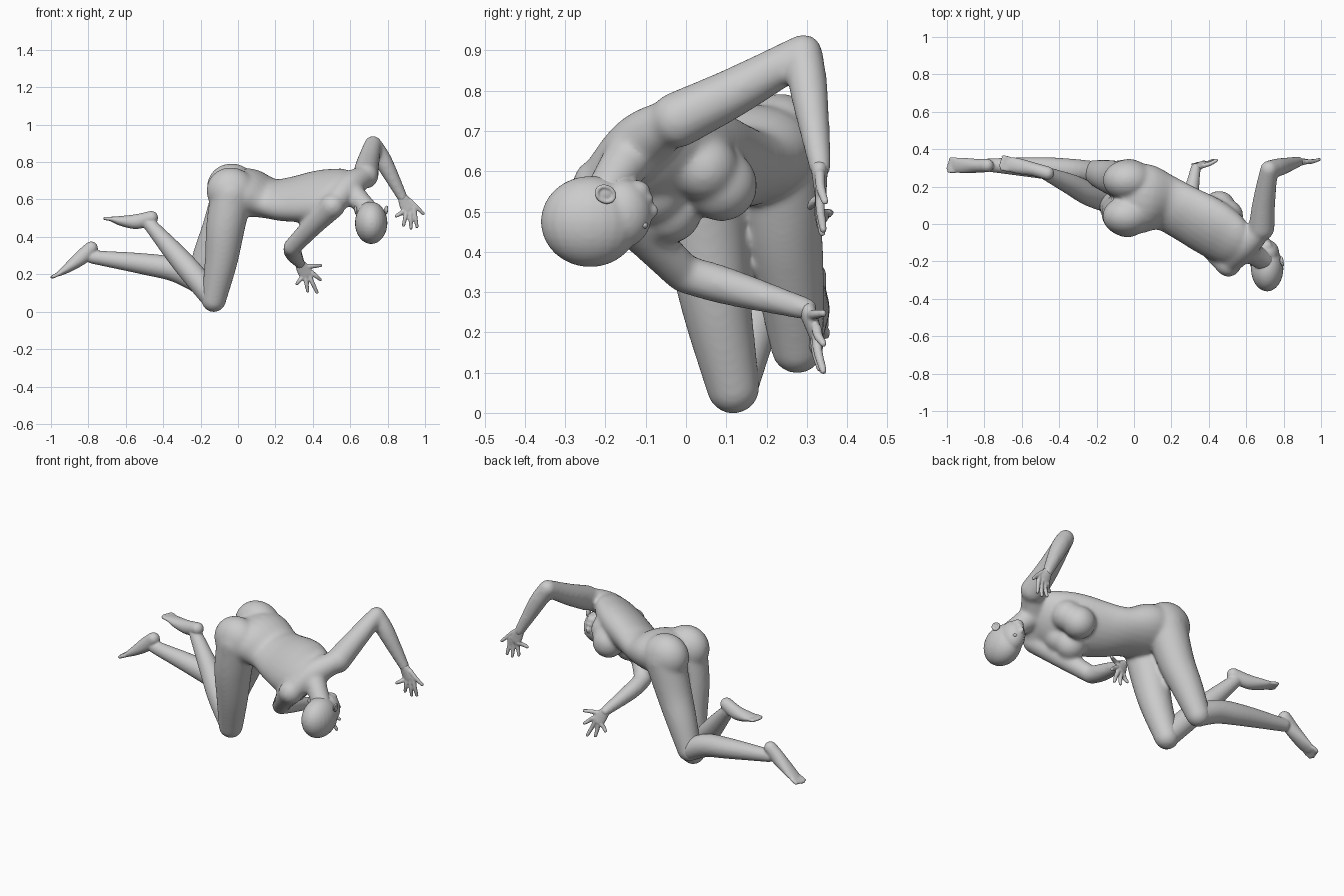
import bpy, bmesh, math
from mathutils import Vector, Matrix

if "Cube" in bpy.data.objects:
    bpy.data.objects.remove(bpy.data.objects["Cube"])

SEG = 24


def blob(bm, c, r, rot=None):
    """Ellipsoid at c with radii r."""
    r = (r, r, r) if isinstance(r, (int, float)) else r
    m = Matrix.Translation(c) @ (rot or Matrix()) @ Matrix.Diagonal((*r, 1))
    bmesh.ops.create_uvsphere(bm, u_segments=24, v_segments=16, radius=1, matrix=m)


def spline(rows, n=5):
    """Smooth interpolation through rows of numbers."""
    rows = [Vector(r) for r in rows]
    p = [2 * rows[0] - rows[1]] + rows + [2 * rows[-1] - rows[-2]]
    out = []
    for i in range(1, len(p) - 2):
        a, b, c, d = p[i - 1:i + 3]
        for k in range(n):
            t = k / n
            out.append(0.5 * (2 * b + (c - a) * t + (2 * a - 5 * b + 4 * c - d) * t * t
                              + (3 * b - a - 3 * c + d) * t ** 3))
    return out + [rows[-1]]


def loft(bm, rows, side=(0, 1, 0), sides=None, balls=True):
    """Tube through rows (x, y, z, width[, depth]); ends rounded by balls."""
    rows = [r if len(r) == 5 else (*r, r[3]) for r in rows]
    pts = spline(rows)
    dirs = spline(sides) if sides else [Vector(side)] * len(pts)
    pos = [Vector(p[:3]) for p in pts]
    rings = []
    for i, p in enumerate(pts):
        t = (pos[min(i + 1, len(pos) - 1)] - pos[max(i - 1, 0)]).normalized()
        u = (dirs[i] - t * dirs[i].dot(t)).normalized()
        v = t.cross(u)
        rings.append([bm.verts.new(pos[i] + u * p[3] * math.cos(a) + v * p[4] * math.sin(a))
                      for a in (2 * math.pi * k / SEG for k in range(SEG))])
    for a, b in zip(rings, rings[1:]):
        for k in range(SEG):
            j = (k + 1) % SEG
            bm.faces.new((a[k], a[j], b[j], b[k]))
    bm.faces.new(rings[0][::-1])
    bm.faces.new(rings[-1])
    if balls:
        for r in (rows[0], rows[-1]):
            blob(bm, r[:3], min(r[3], r[4]))


def finish(name, bm, voxel, smooth):
    """Fuse the overlapping pieces into one smooth skin."""
    bmesh.ops.recalc_face_normals(bm, faces=bm.faces)
    for f in bm.faces:
        f.smooth = True
    me = bpy.data.meshes.new(name)
    bm.to_mesh(me)
    bm.free()
    ob = bpy.data.objects.new(name, me)
    bpy.context.collection.objects.link(ob)
    if voxel:
        m = ob.modifiers.new("fuse", 'REMESH')
        m.mode = 'VOXEL'
        m.voxel_size = voxel
        m.use_smooth_shade = True
        s = ob.modifiers.new("soften", 'SMOOTH')
        s.factor = 0.5
        s.iterations = smooth


body = bmesh.new()

# torso, twisting from pelvis to shoulders
loft(body, [(-.07, .135, .645, .155, .085), (.05, .135, .637, .19, .128), (.17, .11, .605, .155, .10),
            (.27, .06, .603, .162, .10), (.38, 0, .615, .175, .108), (.47, -.055, .63, .172, .105),
            (.55, -.105, .655, .145, .085), (.60, -.13, .66, .08, .06)],
     sides=[(0, 1, .15), (0, 1, .2), (.1, 1, .35), (.25, 1, .6), (.4, 1, .8),
            (.55, 1, .95), (.65, 1, 1), (.65, 1, 1)], balls=False)
# buttocks
lean = Matrix.Rotation(math.radians(20), 4, 'Y')
blob(body, (-.035, .042, .643), (.135, .107, .128), lean)
blob(body, (-.03, .235, .662), (.138, .110, .130), lean)
# breasts, with a fuller base towards the collarbone
for c, r in (((.455, .088, .565), .090), ((.50, .045, .61), .085),
             ((.405, -.042, .503), .083), ((.45, -.08, .55), .085)):
    blob(body, c, r)
# shoulder girdle and neck root
loft(body, [(.68, -.03, .728, .058), (.59, -.12, .665, .075), (.505, -.215, .565, .06)], side=(1, 0, 0))
loft(body, [(.585, -.12, .66, .07), (.645, -.165, .60, .058), (.70, -.20, .54, .054)])

# upper arms and forearms
loft(body, [(.682, -.02, .728, .070), (.695, .12, .797, .061), (.722, .292, .893, .048)], side=(1, 0, 0))
loft(body, [(.722, .292, .893, .048), (.78, .305, .80, .048), (.88, .333, .61, .029)])
loft(body, [(.505, -.215, .565, .068), (.40, -.12, .46, .056), (.29, -.005, .345, .048)], side=(1, 0, 0))
loft(body, [(.29, -.005, .345, .048), (.295, .10, .315, .047), (.33, .30, .258, .029)], side=(1, 0, 0))

# thighs
loft(body, [(-.035, .04, .63, .112), (-.067, .05, .45, .104), (-.09, .075, .27, .088), (-.13, .117, .064, .067)])
loft(body, [(-.025, .237, .65, .112), (-.09, .242, .46, .098), (-.155, .26, .31, .084), (-.215, .276, .163, .066)])
finish("body", body, .0085, 22)

# head: skull, face, jaw, nose, lips, neck
head = bmesh.new()
blob(head, (.712, -.238, .475), (.087, .123, .113))
blob(head, (.712, -.158, .495), (.065, .074, .086))
blob(head, (.708, -.122, .55), (.034, .034, .028))
blob(head, (.712, -.086, .502), (.012, .019, .018))
blob(head, (.711, -.093, .532), (.022, .013, .012))
loft(head, [(.64, -.16, .605, .055), (.70, -.20, .53, .053)])
finish("head", head, .006, 8)


def lower_leg(name, shin, rows, tip):
    """Shin, foot and a row of five toes."""
    bm = bmesh.new()
    loft(bm, shin)
    loft(bm, rows)
    x, y, z, w, _ = rows[-1]
    for k in range(5):
        o = (k - 2) / 2 * (w - .007)
        s = 1 - .12 * abs(k - 1)
        loft(bm, [(x, y + o, z, .011), (x + tip[0] * s, y + o + tip[1] * s, z + tip[2] * s, .010)])
    finish(name, bm, .006, 6)


lower_leg("right_lower_leg",
          [(-.135, .12, .072, .061), (-.24, .16, .2, .063), (-.335, .21, .31, .056), (-.47, .27, .465, .036)],
          [(-.463, .272, .503, .036, .036), (-.54, .293, .482, .037, .040),
           (-.62, .31, .485, .042, .028), (-.675, .322, .495, .039, .014)], (-.038, .006, .004))
lower_leg("left_lower_leg",
          [(-.22, .275, .166, .062), (-.34, .285, .225, .064), (-.5, .30, .255, .057), (-.775, .315, .292, .036)],
          [(-.785, .313, .340, .036, .037), (-.835, .311, .292, .037, .040),
           (-.905, .312, .238, .042, .027), (-.957, .315, .203, .040, .014)], (-.037, 0, -.018))


def hand(name, wrist, knuckle, side, tips):
    """Flat palm with five spread fingers."""
    bm = bmesh.new()
    w, k, s = Vector(wrist), Vector(knuckle), Vector(side).normalized()
    loft(bm, [(*w, .027, .022), (*w.lerp(k, .5), .036, .018), (*k, .038, .015)], side=s)
    for i, tip in enumerate(tips):
        base = w.lerp(k, 1 if i else .45) + s * (.03 - .02 * (i - 1) if i else .028)
        t = Vector(tip)
        mid = base.lerp(t, .5) + Vector((0, -.004, 0))
        loft(bm, [(*base, .013), (*mid, .0115), (*t, .009)], side=s)
    finish(name, bm, .005, 2)


hand("left_hand", (.88, .331, .612), (.912, .334, .545), (1, 0, .4),
     [(.99, .345, .525), (.957, .341, .455), (.925, .338, .447), (.885, .333, .462), (.846, .308, .512)])
hand("right_hand", (.33, .30, .258), (.368, .322, .195), (1, .1, .5),
     [(.442, .341, .247), (.44, .341, .172), (.422, .341, .104), (.373, .333, .11), (.315, .32, .15)])

# ears (rim and bowl) and eyes, mirrored across the head
for s, n in ((-1, "right"), (1, "left")):
    ear = bmesh.new()
    tilt = Matrix.Rotation(math.radians(-25), 4, 'X') @ Matrix.Rotation(math.radians(12 * s), 4, 'Z')
    place = Matrix.Translation((.712 + s * .081, -.2, .543)) @ tilt
    ring = [place @ Vector((0, .023 * math.cos(a), .018 * math.sin(a)))
            for a in (2 * math.pi * k / 14 for k in range(15))]
    loft(ear, [(*p, .0055) for p in ring], side=(1, 0, 0))
    blob(ear, place.translation - Vector((s * .005, 0, 0)), (.008, .022, .017), tilt)
    finish(n + "_ear", ear, .003, 2)
    eye = bmesh.new()
    blob(eye, (.712 + s * .027, -.105, .466), (.013, .011, .009))
    finish(n + "_eye", eye, 0, 0)
